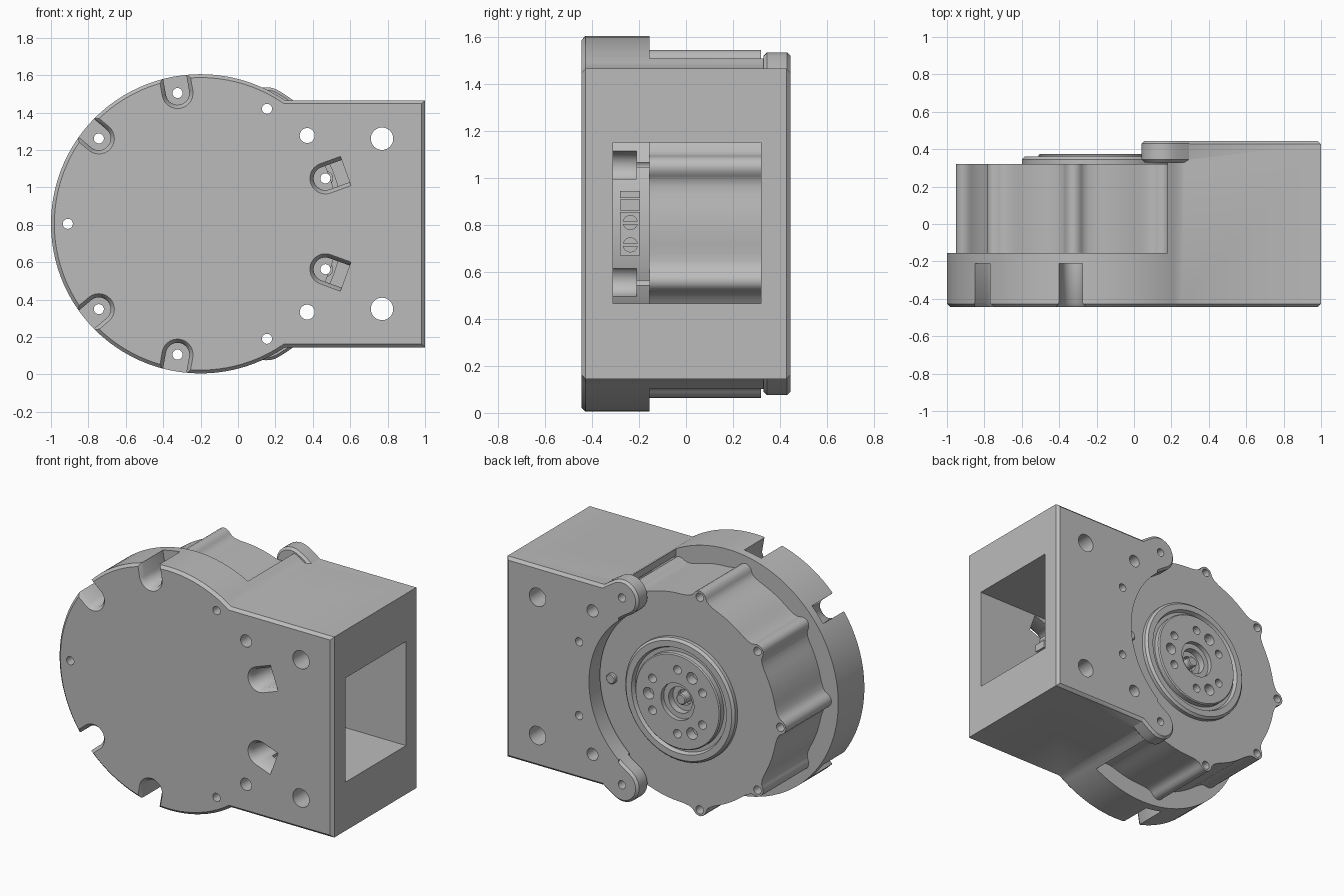
import bpy, bmesh
from math import sin, cos, asin, radians, pi, degrees

if "Cube" in bpy.data.objects:
    bpy.data.objects.remove(bpy.data.objects["Cube"])

grey = bpy.data.materials.new("machined grey")
grey.use_nodes = True
grey.diffuse_color = (0.5, 0.5, 0.5, 1)
grey.node_tree.nodes["Principled BSDF"].inputs["Base Color"].default_value = (0.5, 0.5, 0.5, 1)

CX, CZ = -0.2, 0.805          # motor axis
BOLT = 0.71                   # bolt circle radius
FRONT, BACK, STEP = -0.445, 0.445, -0.155
BOLT_ANGLES = [20 + 40 * i for i in range(9)]


def polar(r, a, cx=CX, cz=CZ):
    return (cx + r * cos(radians(a)), cz + r * sin(radians(a)))


def arc(r, a0, a1, n, cx=CX, cz=CZ):
    return [polar(r, a0 + (a1 - a0) * i / n, cx, cz) for i in range(n + 1)]


def circle(r, cx=CX, cz=CZ, n=32):
    return arc(r, 0, 360, n, cx, cz)[:-1]


def loft(name, solids, chamfer=0):
    """Each solid is a list of (xz points, y) rings, skinned and capped."""
    bm = bmesh.new()
    for rings in solids:
        loops = [[bm.verts.new((x, y, z)) for x, z in pts] for pts, y in rings]
        n = len(loops[0])
        for a, b in zip(loops, loops[1:]):
            for i in range(n):
                j = (i + 1) % n
                bm.faces.new((a[i], a[j], b[j], b[i]))
        caps = [bm.faces.new(loops[0]), bm.faces.new(loops[-1])]
        bmesh.ops.recalc_face_normals(bm, faces=bm.faces)
        if chamfer:
            edges = [e for f in caps for e in f.edges]
            bmesh.ops.bevel(bm, geom=edges, offset=chamfer, segments=1, affect='EDGES')
    mesh = bpy.data.meshes.new(name)
    bm.to_mesh(mesh)
    bm.free()
    ob = bpy.data.objects.new(name, mesh)
    bpy.context.collection.objects.link(ob)
    mesh.materials.append(grey)
    return ob


def prism(name, pts, y0, y1, chamfer=0):
    return loft(name, [[(pts, y0), (pts, y1)]], chamfer)


def rect(x0, x1, z0, z1):
    return [(x0, z0), (x1, z0), (x1, z1), (x0, z1)]


def combine(ob, tool, op='DIFFERENCE', keep=False):
    mod = ob.modifiers.new("combine", 'BOOLEAN')
    mod.operation, mod.object, mod.solver = op, tool, 'EXACT'
    bpy.context.view_layer.objects.active = ob
    bpy.ops.object.modifier_apply(modifier=mod.name)
    if not keep:
        bpy.data.objects.remove(tool)


def smooth(ob):
    bpy.ops.object.select_all(action='DESELECT')
    ob.select_set(True)
    bpy.context.view_layer.objects.active = ob
    bpy.ops.object.shade_smooth_by_angle(angle=radians(40))


# Housing: round cover plus square block, hollowed for the motor
a0 = degrees(asin(0.66 / 0.8))
outline = arc(0.8, a0, 360 - a0, 72) + [(1, 0.145), (1, 1.465)]
housing = prism("housing", outline, FRONT, BACK, 0.018)
combine(housing, prism("rear_cut", rect(-2, 0.18, -1, 3), STEP, 1))
combine(housing, prism("motor_bore", circle(0.76, n=96), STEP, 0.33))
combine(housing, prism("back_opening", circle(0.595, n=96), 0.3, 1))
combine(housing, prism("window", rect(0.4, 1.2, 0.465, 1.15), -0.31, 0.32))
combine(housing, prism("drum", circle(0.735, n=96), -0.33, STEP), 'UNION')

# Rounded ears reaching around the motor
for s in (1, -1):
    ex, ez = polar(BOLT, 60)
    pts = (arc(0.825, 51, 60, 4) + arc(0.115, 60, 240, 16, ex, ez)[1:-1]
           + arc(0.595, 60, 44, 6))
    pts = [(x, CZ + s * (z - CZ)) for x, z in pts]
    combine(housing, prism("ear", pts, 0.33, BACK, 0.015), 'UNION')


# Screw pockets open outwards, flared at the front
def pocket(r, a):
    local = [(BOLT + r * cos(t), r * sin(t)) for t in
             [pi / 2 + pi * i / 14 for i in range(15)]] + [(0.825, -r), (0.825, r)]
    c, s = cos(radians(a)), sin(radians(a))
    return [(CX + u * c - v * s, CZ + u * s + v * c) for u, v in local]


combine(housing, loft("pockets", [
    [(pocket(0.095, a), -0.46), (pocket(0.063, a), -0.42), (pocket(0.063, a), -0.21)]
    for a in (20, 100, 140, 220, 260, 340)]))

# Mounting holes through the block
mounts = []
for x, dz, r in ((0.77, 0.455, 0.06), (0.37, 0.472, 0.04)):
    for s in (1, -1):
        c = circle(r, x, CZ + s * dz)
        mounts.append([(c, -1), (c, 1)])
combine(housing, loft("mount_holes", mounts))

# Motor: ribbed case and stepped output hub in one skin
half = [(0, .752), (1.5, .747), (2.8, .735), (3.6, .72), (4.5, .705),
        (6.5, .693), (9.5, .686), (12.7, .685), (16.4, .685)]
rib = [(-d, r) for d, r in reversed(half[1:])] + half + [(20, .685)]
case = [(a + d, r) for a in BOLT_ANGLES for d, r in rib]


def ring(r, y):
    return ([polar(r, a) for a, _ in case], y)


case_pts = [polar(r, a) for a, r in case]
hub = [(.40, .32), (.40, .345), (.385, .36), (.345, .36), (.335, .335), (.31, .335),
       (.31, .368), (.303, .375), (.12, .375), (.12, .345), (.085, .345), (.085, .3),
       (.05, .3), (.05, .27)]
motor = loft("motor", [[(case_pts, STEP), (case_pts, 0.32)] + [ring(r, y) for r, y in hub]])

# Screw holes shared by motor and housing
screws = loft("screw_holes", [[(circle(0.027, *polar(BOLT, a), 20), -1),
                               (circle(0.027, *polar(BOLT, a), 20), 1)]
                              for a in BOLT_ANGLES])
combine(housing, screws, keep=True)
combine(motor, screws)

# Blind holes in the output hub
blind = []
for a, r in [(30 + 60 * i, 0.028) for i in range(6)] + [(0, 0.038), (120, 0.038), (240, 0.038)]:
    c = circle(r, *polar(0.21, a), 20)
    blind.append([(c, 0.31), (c, 0.5)])
combine(motor, loft("hub_holes", blind))

# Small locating pin on the motor back and shaft pin in the hub
locating_pin = prism("locating_pin", circle(0.033, 0.31, CZ), 0.31, 0.345, 0.006)
shaft_pin = prism("shaft_pin", circle(0.035), 0.26, 0.34, 0.006)

# Terminal block inside the window
terminal = prism("terminal_block", rect(0.48, 0.56, 0.67, 0.855), -0.28, -0.195)
socket = prism("terminal_socket", rect(0.48, 0.575, 0.86, 0.91), -0.278, -0.197)
tab = prism("terminal_tab", rect(0.48, 0.545, 0.915, 0.945), -0.28, -0.195)
for z in (0.715, 0.81):
    bpy.ops.mesh.primitive_cylinder_add(vertices=24, radius=0.032, depth=0.05,
                                        location=(0.55, -0.237, z), rotation=(0, pi / 2, 0))
    screw = bpy.context.object
    screw.name = "terminal_screw"
    screw.data.materials.append(grey)
    combine(screw, prism("slot", rect(0.565, 0.6, z - 0.005, z + 0.005), -0.3, -0.1))
    smooth(screw)

for ob in (housing, motor, locating_pin, shaft_pin):
    smooth(ob)
